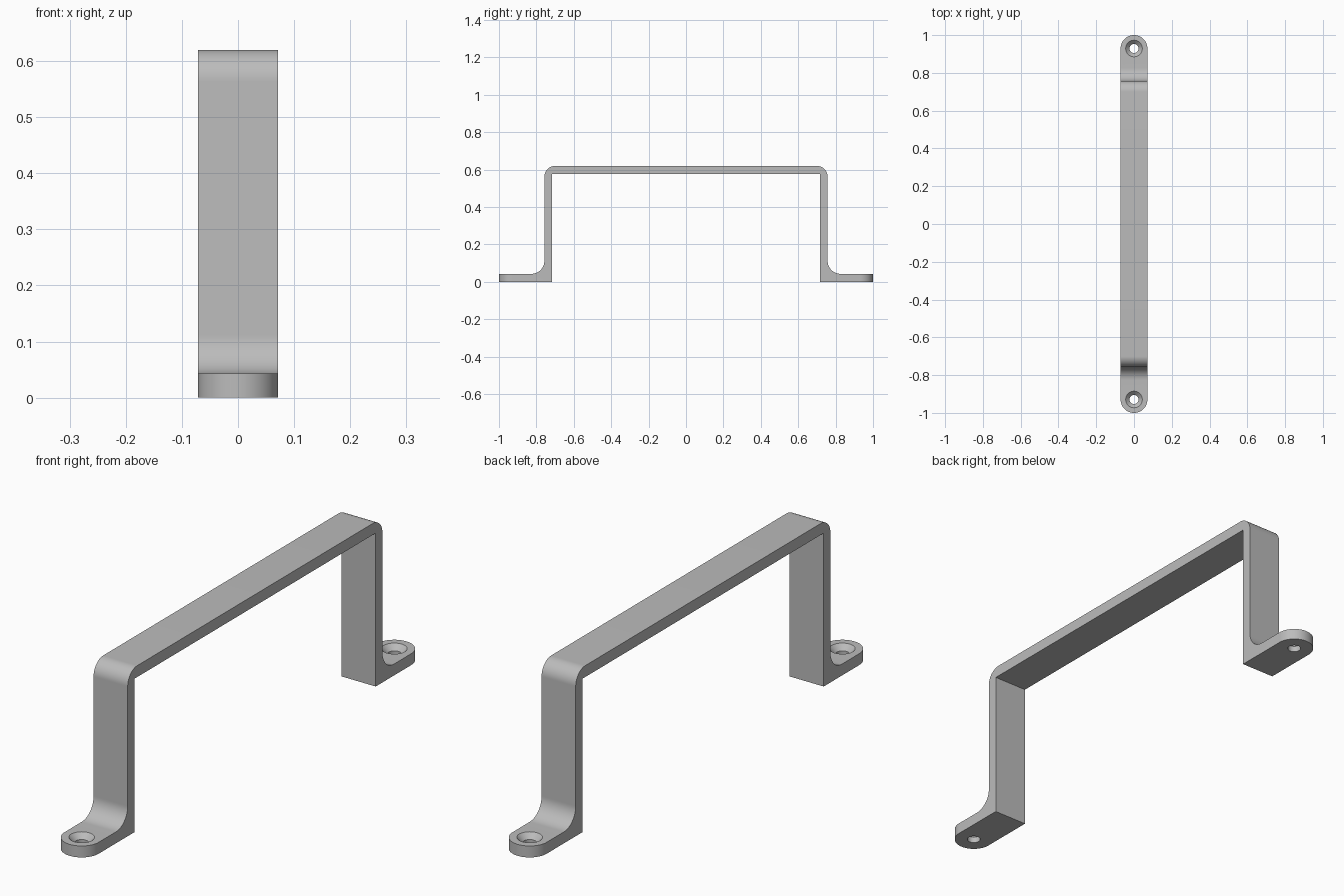
import bpy, bmesh, math

old = bpy.data.objects.get("Cube")
if old:
    bpy.data.objects.remove(old, do_unlink=True)

HALF_W, HEIGHT, THICK = 0.071, 0.62, 0.043
LEG_OUT, LEG_IN = 0.757, 0.717
BEND, FILLET = 0.057, 0.07
HOLE_Y, HOLE_R, SINK_R = 1 - HALF_W, 0.024, 0.044

steel = bpy.data.materials.new("grey_metal")
steel.use_nodes = True
GREY = (0.5, 0.5, 0.5, 1)
steel.diffuse_color = GREY
steel.node_tree.nodes["Principled BSDF"].inputs["Base Color"].default_value = GREY


def arc(cx, cy, r, start, end, steps=16):
    """Points along a circular arc, angles in degrees."""
    angles = [math.radians(start + (end - start) * i / steps) for i in range(steps + 1)]
    return [(cx + r * math.cos(a), cy + r * math.sin(a)) for a in angles]


def prism(name, points, direction):
    """Extrude a closed 3D outline along a direction."""
    bm = bmesh.new()
    face = bm.faces.new([bm.verts.new(p) for p in points])
    side = bmesh.ops.extrude_face_region(bm, geom=[face])["geom"]
    moved = [v for v in side if isinstance(v, bmesh.types.BMVert)]
    bmesh.ops.translate(bm, verts=moved, vec=direction)
    return finish(name, bm)


def finish(name, bm):
    bmesh.ops.recalc_face_normals(bm, faces=bm.faces)
    mesh = bpy.data.meshes.new(name)
    bm.to_mesh(mesh)
    bm.free()
    mesh.materials.append(steel)
    obj = bpy.data.objects.new(name, mesh)
    bpy.context.collection.objects.link(obj)
    return obj


def hole_cutter(name, y):
    """Straight screw hole that flares into a countersink at the top."""
    profile = [(HOLE_R, -0.05), (HOLE_R, THICK + HOLE_R - SINK_R),
               (SINK_R, THICK), (SINK_R, THICK + 0.03)]
    bm = bmesh.new()
    rings = [[bm.verts.new((px, y + py, z)) for px, py in arc(0, 0, r, 0, 360, 48)[:-1]]
             for r, z in profile]
    for low, high in zip(rings, rings[1:]):
        for i in range(len(low)):
            bm.faces.new((low[i - 1], low[i], high[i], high[i - 1]))
    bm.faces.new(rings[0])
    bm.faces.new(rings[-1])
    return finish(name, bm)


def cut(target, cutter, operation):
    mod = target.modifiers.new(cutter.name, "BOOLEAN")
    mod.object, mod.operation, mod.solver = cutter, operation, "EXACT"
    bpy.context.view_layer.objects.active = target
    bpy.ops.object.modifier_apply(modifier=mod.name)
    bpy.data.objects.remove(cutter, do_unlink=True)


# Side outline: foot, fillet, leg and rounded upper bend, mirrored to the other end
half = [(LEG_IN, HEIGHT - THICK), (LEG_IN, 0), (1.05, 0), (1.05, THICK)]
half += arc(LEG_OUT + FILLET, THICK + FILLET, FILLET, 270, 180)
half += arc(LEG_OUT - BEND, HEIGHT - BEND, BEND, 0, 90)
outline = half + [(-y, z) for y, z in reversed(half)]
handle = prism("pull_handle", [(-0.1, y, z) for y, z in outline], (0.2, 0, 0))

# Trim to the strap width with round foot ends
plan = arc(0, HOLE_Y, HALF_W, 0, 180, 48) + arc(0, -HOLE_Y, HALF_W, 180, 360, 48)
cut(handle, prism("round_end_trim", [(x, y, -0.1) for x, y in plan], (0, 0, 1)), "INTERSECT")

# Countersunk screw holes
for name, y in (("front_hole", -HOLE_Y), ("back_hole", HOLE_Y)):
    cut(handle, hole_cutter(name, y), "DIFFERENCE")

# Smooth the curves and keep the edges crisp
bpy.ops.object.select_all(action="DESELECT")
handle.select_set(True)
bpy.context.view_layer.objects.active = handle
bpy.ops.object.shade_smooth_by_angle(angle=math.radians(30))
